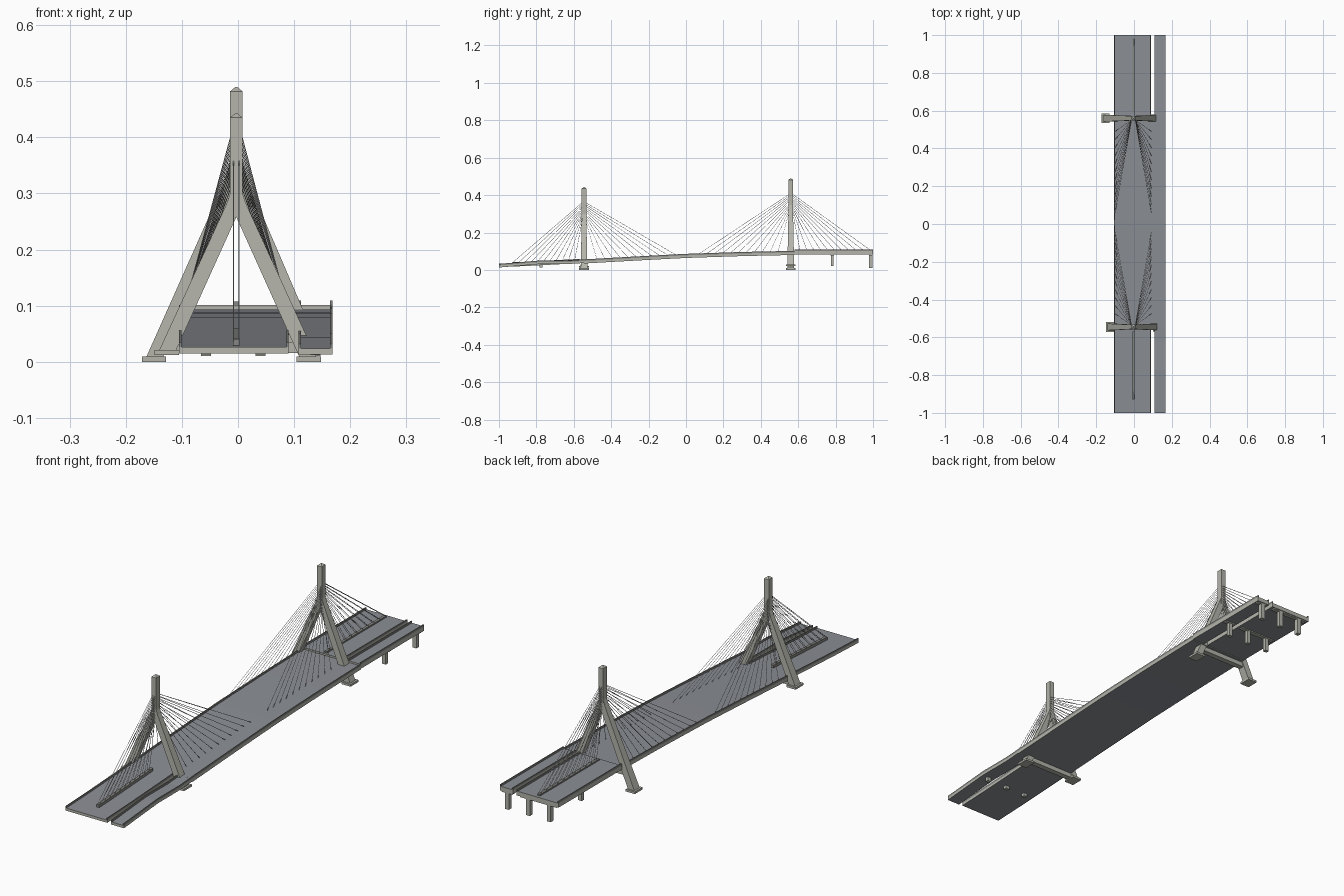
import bpy, bmesh
from mathutils import Vector

if "Cube" in bpy.data.objects:
    bpy.data.objects.remove(bpy.data.objects["Cube"], do_unlink=True)


def material(name, rgb):
    m = bpy.data.materials.new(name)
    m.use_nodes = True
    m.diffuse_color = (*rgb, 1)
    m.node_tree.nodes["Principled BSDF"].inputs["Base Color"].default_value = (*rgb, 1)
    return m


CONCRETE = material("concrete", (0.46, 0.46, 0.41))
ROAD = material("road grey", (0.26, 0.275, 0.30))
RAIL = material("barrier grey", (0.24, 0.24, 0.23))
CABLE = material("pale cable", (0.65, 0.65, 0.64))
CX = -0.003


def finish(name, bm, *mats):
    bmesh.ops.recalc_face_normals(bm, faces=bm.faces)
    me = bpy.data.meshes.new(name)
    bm.to_mesh(me)
    bm.free()
    ob = bpy.data.objects.new(name, me)
    bpy.context.collection.objects.link(ob)
    for m in mats:
        me.materials.append(m)
    return ob


def loft(bm, rings):
    loops = [[bm.verts.new(p) for p in ring] for ring in rings]
    n = len(loops[0])
    for a, b in zip(loops, loops[1:]):
        for i in range(n):
            j = (i + 1) % n
            bm.faces.new((a[i], a[j], b[j], b[i]))
    bm.faces.new(loops[0])
    bm.faces.new(loops[-1])


def rect(x, y, z, w, d):
    return [(x - w / 2, y - d / 2, z), (x + w / 2, y - d / 2, z),
            (x + w / 2, y + d / 2, z), (x - w / 2, y + d / 2, z)]


def block(bm, x, y, z0, z1, w, d):
    loft(bm, [rect(x, y, z0, w, d), rect(x, y, z1, w, d)])


# Road heights along the bridge and along its side ramp
MAIN = [(-1, 0.026), (-0.83, 0.033), (-0.55, 0.048), (-0.25, 0.065), (0, 0.078),
        (0.3, 0.088), (0.58, 0.094), (1, 0.102)]
RAMP = [(-1, 0.024), (-0.775, 0.043), (-0.62, 0.043), (-0.54, 0.0485)]


def along(profile, y):
    for (y0, z0), (y1, z1) in zip(profile, profile[1:]):
        if y <= y1:
            return z0 + (z1 - z0) * (y - y0) / (y1 - y0)
    return profile[-1][1]


def height(y):
    return along(MAIN, y)


def ramp_height(y):
    return along(RAMP, y)


def approach_height(y):
    return 0.101


def strip(bm, x0, x1, y0, y1, top, bottom, rise=height):
    n = max(2, round((y1 - y0) / 0.08))
    rings = []
    for i in range(n + 1):
        y = y0 + (y1 - y0) * i / n
        z = rise(y)
        rings.append([(x0, y, z + bottom), (x1, y, z + bottom),
                      (x1, y, z + top), (x0, y, z + top)])
    loft(bm, rings)


def deck(name, x0, x1, y0, y1, rise=height, thick=0.014):
    bm = bmesh.new()
    strip(bm, x0, x1, y0, y1, 0, -thick, rise)
    ob = finish(name, bm, ROAD, CONCRETE)
    for f in ob.data.polygons:
        f.material_index = 0 if abs(f.normal.z) > 0.8 else 1


FRONT, BACK = -0.545, 0.56
deck("main_span_deck", -0.105, 0.168, FRONT, 0.58)
deck("front_approach_deck", -0.105, 0.09, -1, FRONT, height, 0.011)
deck("back_approach_deck", -0.105, 0.09, 0.58, 1, approach_height, 0.018)
deck("front_ramp_deck", 0.108, 0.168, -1, FRONT, ramp_height, 0.011)
deck("back_ramp_deck", 0.108, 0.168, 0.58, 1, approach_height, 0.018)

# Edge barriers
bm = bmesh.new()
T = 0.004
for x, y0, y1, rise in ((-0.105, -1, 0.58, height), (0.164, FRONT, 0.58, height),
                        (0.164, -1, FRONT, ramp_height), (0.108, -1, FRONT, ramp_height),
                        (0.086, -1, FRONT, height), (-0.105, 0.58, 1, approach_height),
                        (0.086, 0.58, 1, approach_height), (0.108, 0.58, 1, approach_height),
                        (0.164, 0.58, 1, approach_height)):
    strip(bm, x, x + T, y0, y1, 0.008, -0.001, rise)
finish("edge_barriers", bm, RAIL)

# Median anchor walls of the back stays
bm = bmesh.new()
strip(bm, CX - 0.006, CX + 0.006, -0.93, -0.57, 0.012, -0.001)
strip(bm, CX - 0.006, CX + 0.006, 0.59, 0.985, 0.006, -0.001, approach_height)
finish("median_walls", bm, RAIL)


# Towers: mast, splayed legs, footings and cross beam
def tower(name, y, top, join, feet, beam_z):
    bm = bmesh.new()
    w, d = 0.022, 0.026
    loft(bm, [rect(CX, y, join - 0.018, w, d), rect(CX, y, top - 0.01, w, d),
              rect(CX, y, top - 0.008, w, d), rect(CX, y, top, 0.003, 0.003)])
    ends = []
    for x, z in feet:
        side = 1 if x > 0 else -1
        loft(bm, [rect(x, y, z, 0.03, 0.036), rect(CX + side * 0.004, y, join, 0.028, d - 0.002),
                  rect(CX + side * 0.001, y, join + 0.02, 0.02, d - 0.003)])
        block(bm, x, y, z - 0.005, z + 0.004, 0.043, 0.052)
        t = (beam_z - z) / (join - z)
        ends.append(x + (CX - x) * t)
    block(bm, sum(ends) / 2, y, beam_z - 0.011, beam_z + 0.008, ends[1] - ends[0], 0.024)
    finish(name, bm, CONCRETE)


tower("front_tower", FRONT, 0.443, 0.28, ((-0.127, 0.017), (0.126, 0.005)), 0.027)
tower("back_tower", BACK, 0.49, 0.328, ((-0.15, 0.005), (0.13, 0.025)), 0.07)

# Approach piers
bm = bmesh.new()
for x in (-0.057, 0.04, 0.138):
    block(bm, x, 0.782, 0.02, 0.09, 0.018, 0.015)
    block(bm, x, 0.988, 0.01, 0.09, 0.018, 0.018)
    block(bm, x, -0.775, 0.012, 0.03, 0.018, 0.015)
for x, w in ((-0.008, 0.17), (0.138, 0.05)):
    for y in (0.782, 0.988):
        block(bm, x, y, 0.078, 0.086, w, 0.018)
finish("approach_piers", bm, CONCRETE)


# Stay cables: main span to both edges, back stays to the median
def cables(name, stays):
    cu = bpy.data.curves.new(name, "CURVE")
    cu.dimensions = "3D"
    cu.bevel_depth = 0.0009
    cu.bevel_resolution = 0
    for a, b in stays:
        s = cu.splines.new("POLY")
        s.points.add(1)
        s.points[0].co = (*a, 1)
        s.points[1].co = (*b, 1)
    cu.materials.append(CABLE)
    bpy.context.collection.objects.link(bpy.data.objects.new(name, cu))


COUNT = 11
for label, y, low, high, inward, back_far in (
        ("front", FRONT, 0.265, 0.36, 1, 0.385),
        ("back", BACK, 0.31, 0.405, -1, 0.42)):
    span, back = [], []
    for i in range(COUNT):
        t = i / (COUNT - 1)
        z = low + (high - low) * t
        ya = y + inward * (0.07 + 0.43 * t)
        for x, side in ((-0.1, -1), (0.092, 1)):
            span.append(((CX + side * 0.009, y + inward * 0.008, z),
                         Vector((x, ya, height(ya)))))
        yb = y - inward * (0.05 + (back_far - 0.05) * t)
        for side in (-1, 1):
            x = CX + side * 0.005
            back.append(((x, y - inward * 0.01, z), (x, yb, height(yb) + 0.008)))
    cables(label + "_span_cables", span)
    cables(label + "_back_stays", back)
